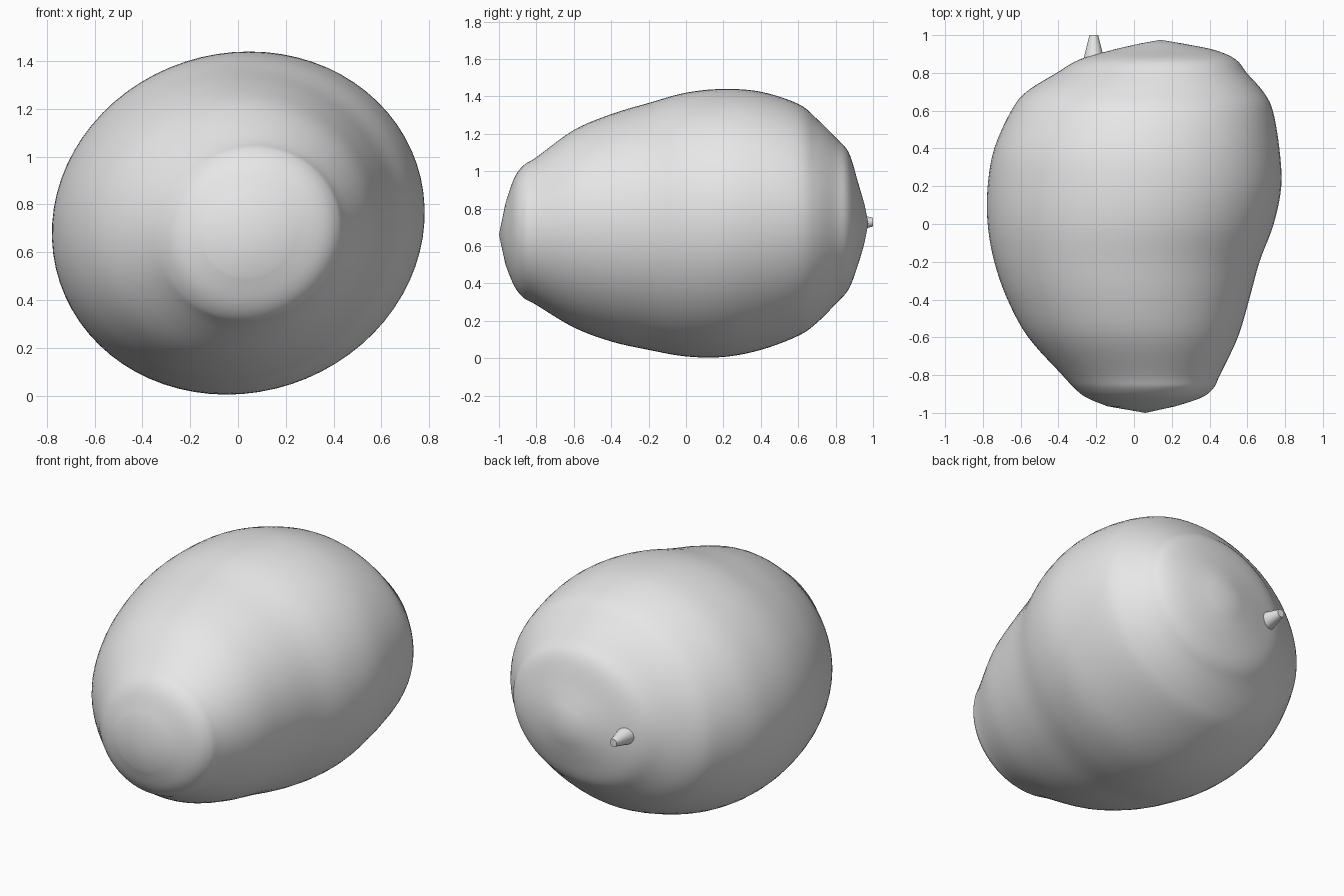
import bpy, bmesh, math
from mathutils import Vector

if "Cube" in bpy.data.objects:
    bpy.data.objects.remove(bpy.data.objects["Cube"])

grey = bpy.data.materials.new("plain grey")
grey.diffuse_color = (0.8, 0.8, 0.8, 1)
grey.use_nodes = True
grey.node_tree.nodes["Principled BSDF"].inputs["Base Color"].default_value = grey.diffuse_color

# Stations along the body: y, left x, right x, bottom z, top z
STATIONS = [
    (-0.965, -0.14, 0.22, 0.50, 0.83),
    (-0.92, -0.25, 0.355, 0.39, 0.96),
    (-0.87, -0.315, 0.42, 0.325, 1.03),
    (-0.80, -0.38, 0.455, 0.285, 1.075),
    (-0.60, -0.56, 0.55, 0.165, 1.22),
    (-0.40, -0.67, 0.61, 0.09, 1.305),
    (-0.20, -0.74, 0.665, 0.045, 1.365),
    (0.00, -0.775, 0.74, 0.01, 1.42),
    (0.20, -0.775, 0.78, 0.007, 1.44),
    (0.40, -0.74, 0.77, 0.045, 1.425),
    (0.60, -0.65, 0.735, 0.12, 1.36),
    (0.70, -0.57, 0.685, 0.19, 1.28),
    (0.80, -0.41, 0.597, 0.29, 1.18),
    (0.87, -0.29, 0.54, 0.37, 1.10),
    (0.92, -0.12, 0.43, 0.50, 0.94),
    (0.955, 0.03, 0.26, 0.62, 0.82),
]
SEGS, SUB = 72, 5


def catmull(a, b, c, d, t):
    return 0.5 * (2 * b + (c - a) * t + (2 * a - 5 * b + 4 * c - d) * t * t
                  + (3 * b - a - 3 * c + d) * t ** 3)


def smooth_stations(rows):
    out = []
    n = len(rows)
    for i in range(n - 1):
        quad = [rows[max(0, min(n - 1, i + k))] for k in (-1, 0, 1, 2)]
        for s in range(SUB):
            out.append([catmull(*v, s / SUB) for v in zip(*quad)])
    out.append(list(rows[-1]))
    return out


def finish(bm, name, angle):
    bmesh.ops.recalc_face_normals(bm, faces=bm.faces)
    mesh = bpy.data.meshes.new(name)
    bm.to_mesh(mesh)
    bm.free()
    ob = bpy.data.objects.new(name, mesh)
    bpy.context.collection.objects.link(ob)
    mesh.materials.append(grey)
    bpy.ops.object.select_all(action='DESELECT')
    ob.select_set(True)
    bpy.context.view_layer.objects.active = ob
    bpy.ops.object.shade_smooth_by_angle(angle=math.radians(angle))


# Body: slightly tilted ellipses lofted from front tip to back tip
bm = bmesh.new()
rings = []
for y, x0, x1, z0, z1 in smooth_stations(STATIONS):
    cx, cz, rx, rz = (x0 + x1) / 2, (z0 + z1) / 2, (x1 - x0) / 2, (z1 - z0) / 2
    lean = 0.06 * rz
    rx = math.sqrt(rx * rx - lean * lean)
    rings.append([bm.verts.new((cx + rx * math.cos(a) + lean * math.sin(a), y,
                                cz + rz * math.sin(a)))
                  for a in (math.tau * k / SEGS for k in range(SEGS))])
for r, q in zip(rings, rings[1:]):
    for k in range(SEGS):
        j = (k + 1) % SEGS
        bm.faces.new((r[k], r[j], q[j], q[k]))
for ring, tip in ((rings[0], (0.06, -1.0, 0.66)), (rings[-1], (0.14, 0.975, 0.72))):
    v = bm.verts.new(tip)
    for k in range(SEGS):
        bm.faces.new((ring[k], ring[(k + 1) % SEGS], v))
finish(bm, "body", 60)

# Stem: small tapered peg at the back
bm = bmesh.new()
peg = [[bm.verts.new(Vector((-0.213 + r * math.cos(a), y, 0.728 + r * math.sin(a))))
        for a in (math.tau * k / 32 for k in range(32))]
       for y, r in ((0.86, 0.058), (1.0, 0.023))]
for k in range(32):
    j = (k + 1) % 32
    bm.faces.new((peg[0][k], peg[0][j], peg[1][j], peg[1][k]))
bm.faces.new(peg[0])
bm.faces.new(peg[1])
finish(bm, "stem", 40)
